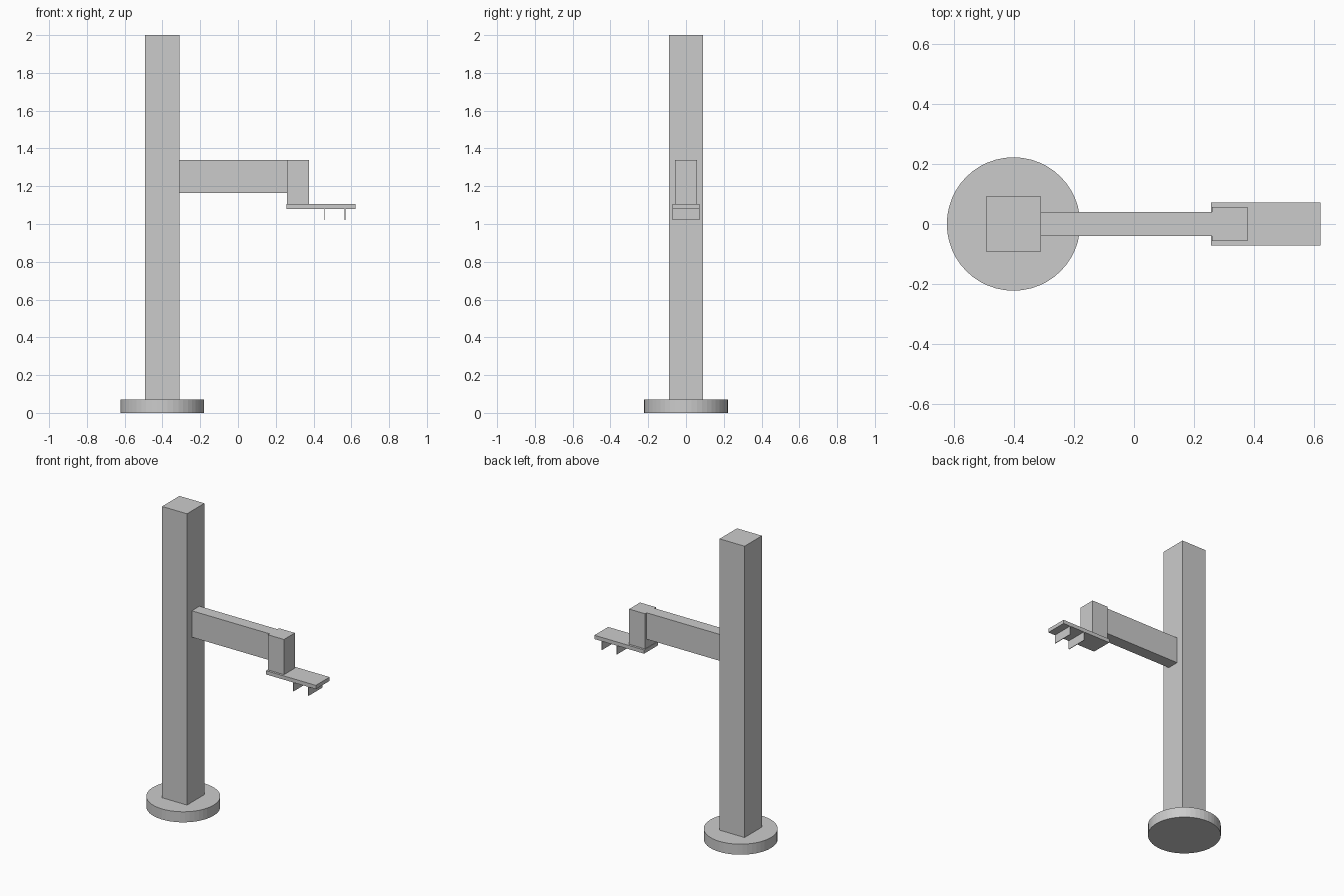
import bpy

if "Cube" in bpy.data.objects:
    bpy.data.objects.remove(bpy.data.objects["Cube"])


def box(name, x, y, z):
    """Box from (min, max) ranges on each axis."""
    bpy.ops.mesh.primitive_cube_add(size=1, location=[(a + b) / 2 for a, b in (x, y, z)])
    ob = bpy.context.object
    ob.name = name
    ob.scale = [b - a for a, b in (x, y, z)]
    bpy.ops.object.transform_apply(location=False, rotation=False, scale=True)
    return ob


# Round floor base
bpy.ops.mesh.primitive_cylinder_add(vertices=48, radius=0.222, depth=0.07,
                                    location=(-0.401, 0, 0.035))
bpy.context.object.name = "base"

# Upright column and horizontal arm
box("column", (-0.493, -0.31), (-0.091, 0.091), (0.07, 2.0))
box("arm", (-0.31, 0.26), (-0.04, 0.04), (1.163, 1.338))

# Wrist block and gripper plate
box("wrist", (0.26, 0.377), (-0.057, 0.057), (1.105, 1.338))
box("gripper_plate", (0.257, 0.621), (-0.072, 0.072), (1.08, 1.105))

# Thin gripper fins under the plate
for i, x in enumerate((0.457, 0.567)):
    box(f"gripper_fin_{i + 1}", (x - 0.002, x + 0.002), (-0.072, 0.072), (1.022, 1.08))
